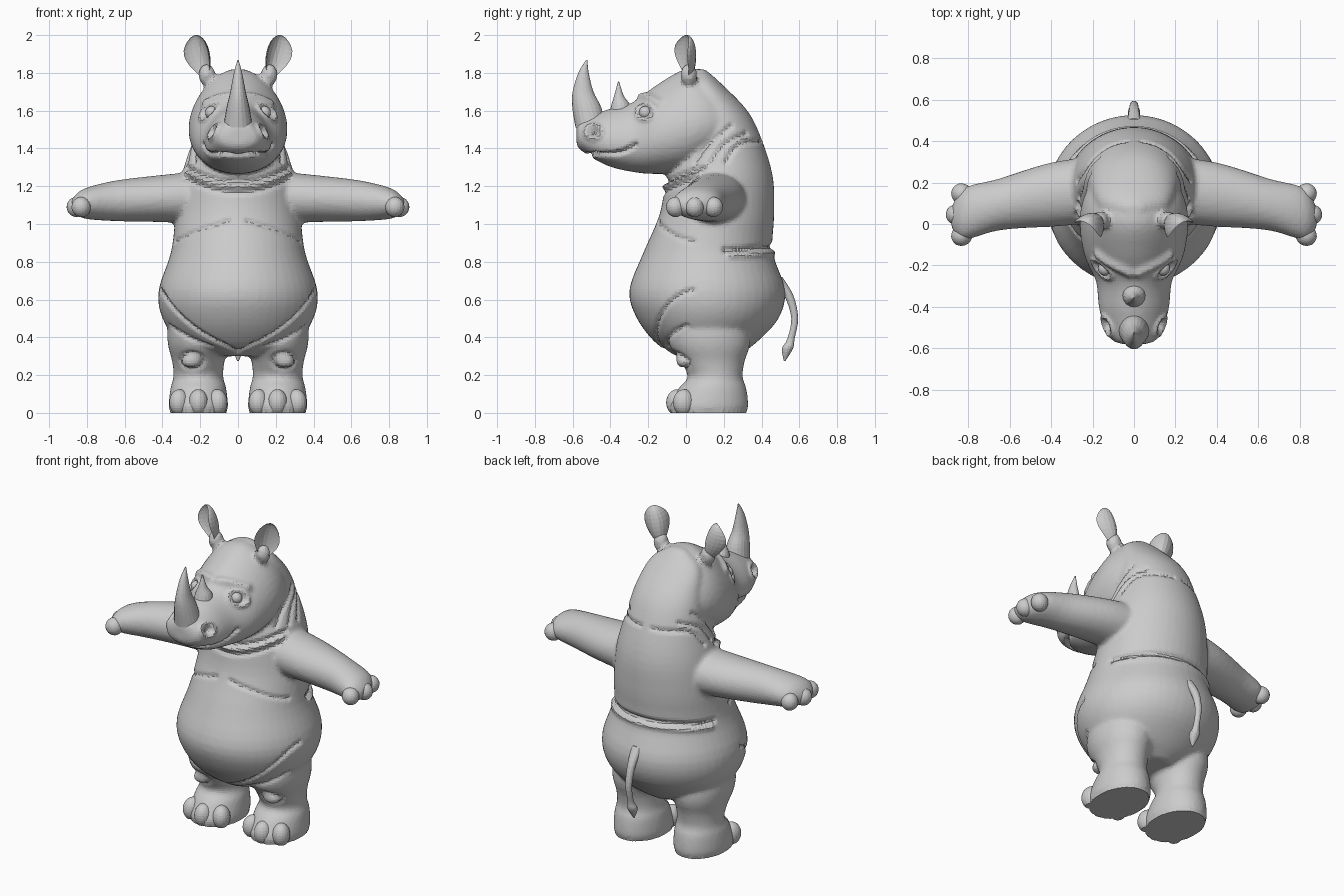
import bpy, bmesh, math
from mathutils import Matrix, Vector, Euler
from mathutils.kdtree import KDTree

if "Cube" in bpy.data.objects:
    bpy.data.objects.remove(bpy.data.objects["Cube"])

GREY = (0.6, 0.6, 0.6, 1)
skin = bpy.data.materials.new("grey_skin")
skin.use_nodes = True
skin.diffuse_color = GREY
skin.node_tree.nodes["Principled BSDF"].inputs["Base Color"].default_value = GREY


def spline(points, steps):
    """Catmull-Rom interpolation of tuples."""
    smooth = []
    last = len(points) - 1
    for i in range(last):
        before, start = points[max(0, i - 1)], points[i]
        end, after = points[i + 1], points[min(last, i + 2)]
        for s in range(steps):
            t = s / steps
            smooth.append(tuple(
                b + t / 2 * (c - a + t * (2 * a - 5 * b + 4 * c - d + t * (3 * (b - c) + d - a)))
                for a, b, c, d in zip(before, start, end, after)))
    return smooth + [points[last]]


def loft(bm, axis, rows, side=1, centre=lambda t: 0, sides=32, egg=0):
    """Skin oval rings; a row is (position, low, high, half width)."""
    rings = []
    for t, low, high, half in spline(rows, steps=4):
        ring = []
        for k in range(sides):
            angle = math.tau * k / sides
            u = centre(t) + max(half, .002) * math.cos(angle) * (1 - egg * math.sin(angle))
            v = (low + high) / 2 + max((high - low) / 2, .002) * math.sin(angle)
            x, y, z = {"x": (t, u, v), "y": (u, t, v), "z": (u, v, t)}[axis]
            ring.append(bm.verts.new((x * side, y, z)))
        rings.append(ring)
    for lower, upper in zip(rings, rings[1:]):
        for k in range(sides):
            bm.faces.new((lower[k - 1], lower[k], upper[k], upper[k - 1]))
    bm.faces.new(rings[0])
    bm.faces.new(rings[-1])


def blob(bm, centre, radii, side=1, turn=(0, 0, 0)):
    """Add an ellipsoid, mirrored when side is negative."""
    matrix = Matrix.Diagonal((side, 1, 1, 1)) @ Matrix.Translation(centre)
    matrix = matrix @ Euler(turn).to_matrix().to_4x4() @ Matrix.Diagonal((*radii, 1))
    sphere = bmesh.ops.create_uvsphere(bm, u_segments=20, v_segments=14, radius=1, matrix=matrix)
    return sphere["verts"]


def finish(name, bm):
    bmesh.ops.recalc_face_normals(bm, faces=bm.faces)
    mesh = bpy.data.meshes.new(name)
    bm.to_mesh(mesh)
    bm.free()
    mesh.materials.append(skin)
    obj = bpy.data.objects.new(name, mesh)
    bpy.context.collection.objects.link(obj)
    return obj


# Torso with neck hump
bm = bmesh.new()
loft(bm, "z", [
    (.3, -.05, .27, .12), (.37, -.16, .37, .3), (.5, -.26, .49, .4), (.65, -.3, .525, .42),
    (.85, -.225, .46, .355), (1.05, -.14, .467, .33), (1.25, -.1, .46, .3),
    (1.45, -.01, .4, .24), (1.6, 0, .325, .21), (1.74, .01, .19, .16), (1.82, .05, .1, .04)],
    sides=48)

# Head tapering to the snout
loft(bm, "y", [
    (-.58, 1.42, 1.52, .05), (-.55, 1.385, 1.555, .115), (-.42, 1.31, 1.605, .163),
    (-.28, 1.275, 1.645, .18), (-.15, 1.265, 1.74, .235), (0, 1.28, 1.82, .257),
    (.12, 1.34, 1.79, .24), (.25, 1.42, 1.68, .18)], sides=40, egg=.2)

# Limbs, knee pads and ear roots
for side in (1, -1):
    loft(bm, "x", [
        (.2, 1, 1.28, .16), (.4, 1.01, 1.26, .155), (.65, 1.015, 1.23, .125),
        (.82, 1.03, 1.185, .125), (.88, 1.07, 1.13, .05)],
        side, centre=lambda t: .17 - .18 * t * t)
    loft(bm, "z", [
        (0, -.08, .32, .15), (.04, -.09, .33, .157), (.13, -.04, .32, .148), (.19, .01, .3, .132),
        (.27, -.03, .31, .138), (.4, -.1, .34, .165), (.65, -.08, .28, .15)],
        side, centre=lambda t: .21)
    blob(bm, (.245, 0, .275), (.058, .055, .04), side)
    blob(bm, (.165, .015, 1.79), (.045, .045, .06), side)
body = finish("body", bm)

# Fuse the masses into one soft skin
remesh = body.modifiers.new("fuse", "REMESH")
remesh.mode = "VOXEL"
remesh.voxel_size = .0135
soften = body.modifiers.new("soften", "SMOOTH")
soften.factor = .5
soften.iterations = 6
graph = bpy.context.evaluated_depsgraph_get()
fused = bpy.data.meshes.new_from_object(body.evaluated_get(graph))
body.modifiers.clear()
body.data = fused
if not fused.materials:
    fused.materials.append(skin)
bpy.context.view_layer.update()


def trace(view, points):
    """Project a flat line onto the body from one direction."""
    spots = []
    for a, b in spline(points, steps=14):
        start, ray = {"side": ((2, a, b), (-1, 0, 0)), "front": ((a, -2, b), (0, 1, 0)),
                      "back": ((a, 2, b), (0, -1, 0))}[view]
        found, spot, normal, face = body.ray_cast(start, ray)
        if found:
            spots.append(spot.copy())
    return spots


folds = []


def fold(view, points, depth, width=.014):
    """Plan a skin fold; negative depth raises a ridge."""
    folds.append((trace(view, points), depth, width))


def oval(a, b, wide, tall):
    angles = [math.tau * k / 8 for k in range(9)]
    return [(a + wide * math.cos(t), b + tall * math.sin(t)) for t in angles]


# Face: mouth, nostrils, eyelids and brows
EYE = (-.215, 1.59)
NOSTRIL = (-.49, 1.488)
fold("side", [(-.57, 1.365), (-.42, 1.37), (-.34, 1.38), (-.27, 1.42)], .018)
fold("front", [(0, 1.36), (.11, 1.368)], .018)
fold("side", [NOSTRIL, NOSTRIL], .03, width=.023)
fold("side", oval(*NOSTRIL, .045, .036), -.012)
fold("side", [EYE, EYE], .012, width=.03)
fold("side", oval(*EYE, .046, .04), -.012)
fold("side", [(-.28, 1.645), (-.22, 1.675), (-.15, 1.64)], -.02, width=.026)

# Collar rings and neck folds
for drop, depth in ((0, .016), (.03, -.014), (.06, .01)):
    fold("front", [(x, 1.225 - drop + x * x) for x in (0, .1, .2, .27)], depth)
for shift in (0, .08, .16):
    fold("side", [(.05 + shift, 1.33), (.12 + shift, 1.42), (.24 + shift, 1.52 - shift / 2)], .012)

# Chest, thigh, knee and waist creases
fold("front", [(.33, .91), (.2, .97), (.05, 1.015)], .01)
fold("front", [(.41, .65), (.33, .54), (.2, .43), (0, .325)], .014)
fold("front", [(.36, .46), (.26, .4), (.14, .35)], .01)
fold("front", oval(.245, .275, .062, .043), .01)
for height, depth in ((.88, .018), (.85, -.012)):
    fold("back", [(x, height - x * x / 6) for x in (0, .17, .34)], depth, width=.017)
eye_spot = trace("side", [EYE])[0]

# Press the folds into both halves of the skin
moves = [Vector() for v in fused.vertices]
for spots, depth, width in folds:
    tree = KDTree(len(spots))
    for i, spot in enumerate(spots):
        tree.insert(spot, i)
    tree.balance()
    for v in fused.vertices:
        gap = tree.find((abs(v.co.x), v.co.y, v.co.z))[2]
        if gap < 3 * width:
            moves[v.index] -= v.normal * depth * math.exp(-(gap / width) ** 2)
for v, move in zip(fused.vertices, moves):
    v.co += move
    if v.co.z < .012:
        v.co.z = 0

# Horns
bm = bmesh.new()
loft(bm, "z", [
    (1.51, -.585, -.42, .078), (1.62, -.602, -.45, .06), (1.7, -.6, -.49, .041),
    (1.8, -.57, -.515, .022), (1.868, -.53, -.522, .003)], sides=20)
finish("front_horn", bm)
bm = bmesh.new()
loft(bm, "z", [
    (1.57, -.41, -.28, .06), (1.63, -.395, -.295, .05), (1.68, -.38, -.33, .025),
    (1.755, -.36, -.354, .003)], sides=16)
finish("rear_horn", bm)

# Tail and its tuft
bm = bmesh.new()
loft(bm, "z", [
    (.72, .45, .51, .035), (.62, .52, .57, .025), (.5, .557, .594, .02), (.39, .535, .575, .018),
    (.34, .507, .567, .03), (.275, .518, .526, .004)], sides=14)
finish("tail", bm)

# Paired parts: eyes, ears, finger nails and toe nails
for side, label in ((1, "left"), (-1, "right")):
    bm = bmesh.new()
    blob(bm, eye_spot - Vector((.018, 0, 0)), (.034, .034, .034), side)
    finish(label + "_eye", bm)

    bm = bmesh.new()
    place = Matrix.Diagonal((side, 1, 1, 1)) @ Matrix.Translation((.2, .005, 1.885))
    place = place @ Euler((0, math.radians(14), 0)).to_matrix().to_4x4()
    place = place @ Matrix.Rotation(math.radians(28), 4, "Z")
    for v in blob(bm, (0, 0, 0), (1, 1, 1)):
        x, y, z = v.co
        rise = (z + 1) / 2
        x *= .082 * (.5 + .75 * rise) * (1 - .35 * rise ** 4)
        y *= .05 if y > 0 else -.022  # hollow front
        v.co = place @ Vector((x, y - 7 * x * x, z * .119))
    finish(label + "_ear", bm)

    bm = bmesh.new()
    for spread in (-1, 0, 1):
        blob(bm, (.855 - .025 * abs(spread), .045 + .1 * spread, 1.09), (.052, .05, .053),
             side, (0, .25, .7 * spread))
    finish(label + "_finger_nails", bm)

    bm = bmesh.new()
    for spread in (-1, 0, 1):
        for v in blob(bm, (.21 + .1 * spread, -.045 + .035 * abs(spread), .055), (.052, .06, .07),
                      side, (0, 0, .45 * spread)):
            v.co.z = max(v.co.z, 0)
    finish(label + "_toe_nails", bm)
